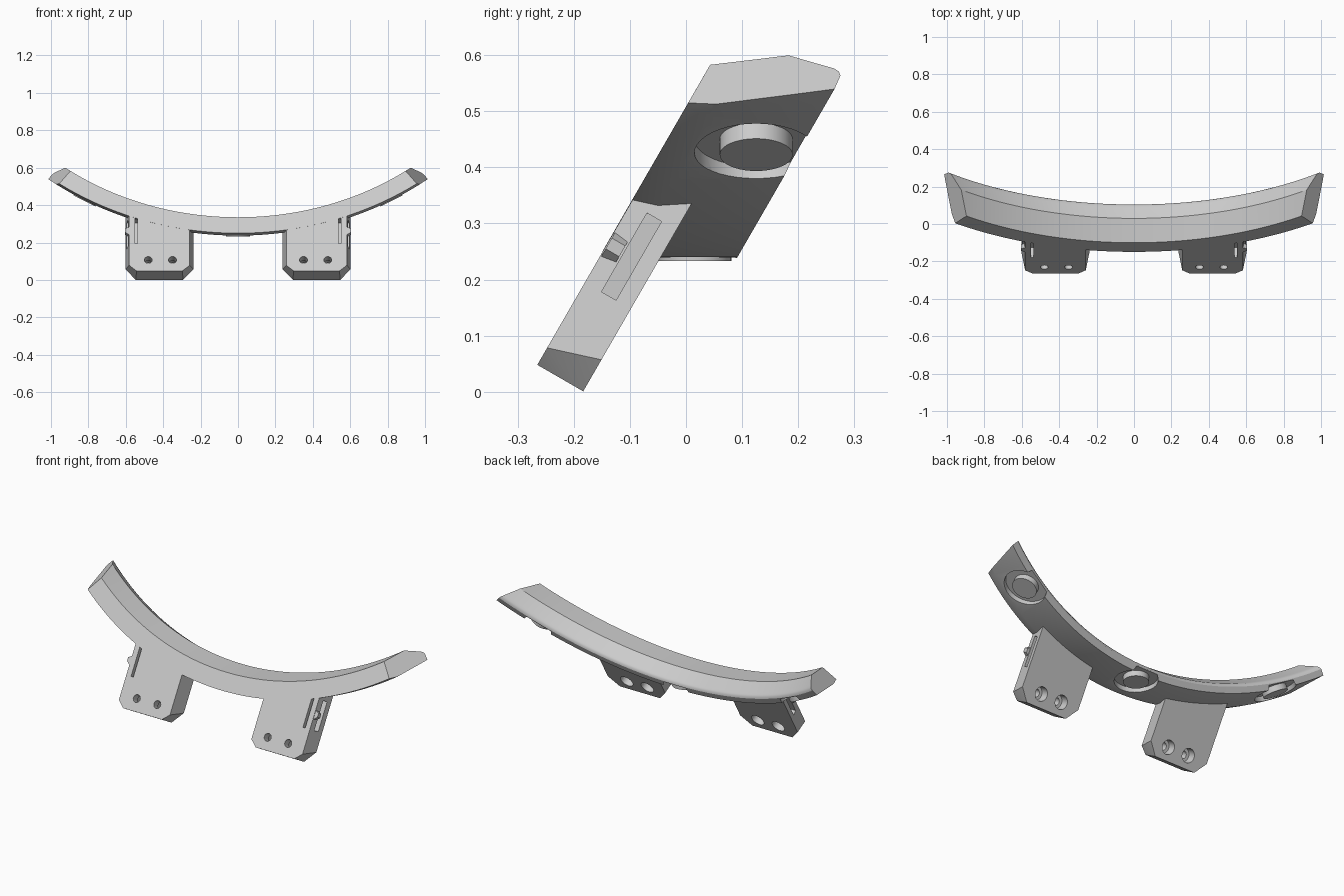
import bpy, bmesh, math
from mathutils import Vector, Matrix

cube = bpy.data.objects.get("Cube")
if cube:
    bpy.data.objects.remove(cube, do_unlink=True)

grey = bpy.data.materials.new("light_grey")
grey.use_nodes = True
grey.diffuse_color = (0.6, 0.6, 0.6, 1)
grey.node_tree.nodes["Principled BSDF"].inputs["Base Color"].default_value = (0.6, 0.6, 0.6, 1)

# The part leans back: "up" runs along the sloped plate, "back" through its thickness
UP = Vector((0, 0.5, math.sqrt(0.75)))
BACK = Vector((0, math.sqrt(0.75), -0.5))
ORIGIN = Vector((0, -0.265, 0.048))


def lean(x, v, w):
    return ORIGIN + Vector((x, 0, 0)) + UP * v + BACK * w


def finish(name, bm):
    bmesh.ops.recalc_face_normals(bm, faces=bm.faces)
    mesh = bpy.data.meshes.new(name)
    bm.to_mesh(mesh)
    bm.free()
    mesh.materials.append(grey)
    ob = bpy.data.objects.new(name, mesh)
    bpy.context.collection.objects.link(ob)
    return ob


def hull(name, points):
    bm = bmesh.new()
    for p in points:
        bm.verts.new(p)
    bmesh.ops.convex_hull(bm, input=bm.verts)
    bmesh.ops.dissolve_limit(bm, angle_limit=0.01, verts=bm.verts, edges=bm.edges)
    return finish(name, bm)


def box(name, xs, vs, ws):
    return hull(name, [lean(x, v, w) for x in xs for v in vs for w in ws])


def rod(name, start, axis, radius, length):
    bm = bmesh.new()
    turn = axis.to_track_quat('Z', 'Y').to_matrix().to_4x4()
    mat = Matrix.Translation(start + axis * length / 2) @ turn
    bmesh.ops.create_cone(bm, cap_ends=True, segments=40, radius1=radius,
                          radius2=radius, depth=length, matrix=mat)
    return finish(name, bm)


def cut(ob, cutters):
    for c in cutters:
        c.hide_render = True
        mod = ob.modifiers.new("cut", 'BOOLEAN')
        mod.operation, mod.solver, mod.object = 'DIFFERENCE', 'EXACT', c
    bpy.context.view_layer.update()
    deps = bpy.context.evaluated_depsgraph_get()
    mesh = bpy.data.meshes.new_from_object(ob.evaluated_get(deps))
    ob.modifiers.clear()
    ob.data = mesh
    for c in cutters:
        bpy.data.objects.remove(c, do_unlink=True)


def smooth(ob):
    bpy.ops.object.select_all(action='DESELECT')
    ob.select_set(True)
    bpy.context.view_layer.objects.active = ob
    bpy.ops.object.shade_smooth_by_angle(angle=math.radians(28))


def arc_point(y, z, radius, a):
    return Vector((radius * math.sin(a), y, z)) + UP * radius * (1 - math.cos(a))


# Curved band: section (y, z, arc radius) swept along the arc
SECTION = [(-0.149, 0.25, 1.646), (-0.1, 0.335, 1.546), (0.03, 0.335, 1.55),
           (0.086, 0.293, 1.58), (0.097, 0.286, 1.59), (0.103, 0.277, 1.6),
           (0.104, 0.267, 1.61), (0.09, 0.237, 1.65), (-0.105, 0.237, 1.65)]
STEPS, SWING = 64, 0.72
bm = bmesh.new()
rings = []
for i in range(STEPS + 1):
    a = SWING * (2 * i / STEPS - 1)
    rings.append([bm.verts.new(arc_point(y, z, r, a)) for y, z, r in SECTION])
n = len(SECTION)
for r0, r1 in zip(rings, rings[1:]):
    for j in range(n):
        bm.faces.new((r0[j], r0[(j + 1) % n], r1[(j + 1) % n], r1[j]))
# Slanted flat ends
for s in (-1, 1):
    geom = bm.verts[:] + bm.edges[:] + bm.faces[:]
    res = bmesh.ops.bisect_plane(bm, geom=geom, plane_co=(s * 1.505, 0, 0),
                                 plane_no=(s, -0.33, 1.07), clear_outer=True)
    rim = [e for e in res['geom_cut'] if isinstance(e, bmesh.types.BMEdge)]
    bmesh.ops.contextual_create(bm, geom=rim)
band = finish("curved_band", bm)

# Round pockets under the band, each with a raised disc
pockets, discs = [], []
for label, a in (("right", -0.52), ("middle", 0), ("left", 0.52)):
    seat = arc_point(0.016, 0.237, 1.65, a)
    tilt = math.atan(UP.z * math.tan(a))
    down = Vector((math.sin(tilt), 0, -math.cos(tilt)))
    pockets.append(rod("pocket_cutter", seat - down * 0.027, down, 0.11, 0.1))
    discs.append(rod(label + "_disc", seat - down * 0.04, down, 0.065, 0.044))
cut(band, pockets)
for ob in [band] + discs:
    smooth(ob)

# Mounting tabs with screw holes and a slotted clip on the outer side
for side, s in (("left", 1), ("right", -1)):
    points = []
    for w, x0, x1, cx, cv in ((0, 0.258, 0.582, 0.04, 0.035), (0.0945, 0.238, 0.602, 0.055, 0.065)):
        outline = [(x0 + cx, 0), (x1 - cx, 0), (x1, cv), (x1, 0.41), (x0, 0.32), (x0, cv)]
        points += [lean(s * x, v, w) for x, v in outline]
    tab = hull(side + "_mounting_tab", points)
    cutters = [box("front_slot", (s * 0.538, s * 0.552), (0.17, 0.332), (-0.02, 0.064)),
               box("side_slot", (s * 0.545, s * 0.65), (0.17, 0.332), (0.034, 0.064))]
    for x in (0.35, 0.48):
        cutters.append(rod("hole", lean(s * x, 0.068, -0.02), BACK, 0.021, 0.2))
        cutters.append(rod("counterbore", lean(s * x, 0.068, 0.045), BACK, 0.037, 0.1))
    cut(tab, cutters)
    smooth(tab)
    # Small catch on the clip
    hull(side + "_clip_catch", [lean(s * x, v, w) for w in (0.002, 0.03) for x, v in
                                ((0.57, 0.215), (0.57, 0.28), (0.603, 0.24), (0.603, 0.262))])
